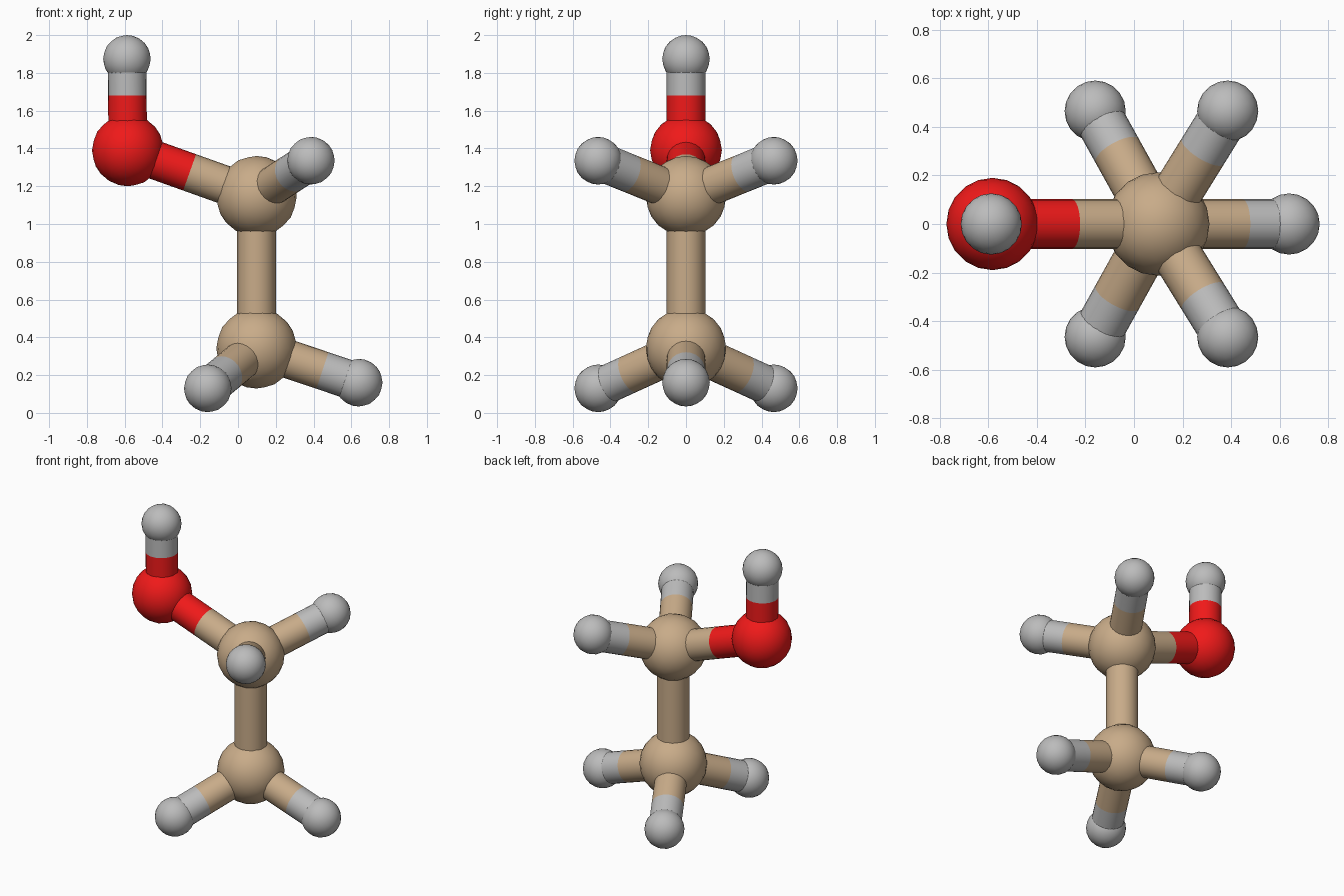
import bpy
import bmesh
import math
from mathutils import Vector

if "Cube" in bpy.data.objects:
    bpy.data.objects.remove(bpy.data.objects["Cube"])

BOND_R = 0.102
SIDES = 24


def material(name, color):
    m = bpy.data.materials.new(name)
    m.diffuse_color = color
    m.use_nodes = True
    m.node_tree.nodes["Principled BSDF"].inputs["Base Color"].default_value = m.diffuse_color
    return m


TAN = material("tan", (0.58, 0.41, 0.25, 1))
RED = material("red", (0.87, 0.01, 0.01, 1))
GREY = material("light_grey", (0.5, 0.5, 0.5, 1))


def finish(name, bm, mats):
    for f in bm.faces:
        f.smooth = True
    me = bpy.data.meshes.new(name)
    bm.to_mesh(me)
    bm.free()
    for m in mats:
        me.materials.append(m)
    ob = bpy.data.objects.new(name, me)
    bpy.context.collection.objects.link(ob)
    return ob


def atom(name, pos, radius, mat):
    bm = bmesh.new()
    bmesh.ops.create_icosphere(bm, subdivisions=3, radius=radius)
    finish(name, bm, [mat]).location = pos
    return Vector(pos), radius, mat


def bond(name, a, b, split):
    """Two-tone rod from atom a to atom b; split is the colour change fraction."""
    (pa, ra, ma), (pb, rb, mb) = a, b
    length = (pb - pa).length
    start = math.sqrt(ra ** 2 - BOND_R ** 2) - 0.03
    end = length - math.sqrt(rb ** 2 - BOND_R ** 2) + 0.03
    bm = bmesh.new()
    rings = []
    for z in (start, split * length, end):
        rings.append([bm.verts.new((BOND_R * math.cos(2 * math.pi * i / SIDES),
                                    BOND_R * math.sin(2 * math.pi * i / SIDES), z))
                      for i in range(SIDES)])
    for k in range(2):
        for i in range(SIDES):
            j = (i + 1) % SIDES
            f = bm.faces.new((rings[k][i], rings[k][j], rings[k + 1][j], rings[k + 1][i]))
            f.material_index = k
    ob = finish(name, bm, [ma, mb])
    ob.location = pa
    ob.rotation_mode = 'QUATERNION'
    ob.rotation_quaternion = (pb - pa).to_track_quat('Z', 'Y')


# Large tan balls and the red ball
lower = atom("lower_tan_ball", (0.098, 0, 0.342), 0.213, TAN)
upper = atom("upper_tan_ball", (0.098, 0, 1.147), 0.213, TAN)
red = atom("red_ball", (-0.583, 0, 1.39), 0.19, RED)
bond("centre_rod", lower, upper, 0.5)
bond("red_arm_rod", upper, red, 0.52)

# Small grey balls with their rods
HR = 0.126
cap = atom("top_grey_ball", (-0.588, 0, 1.874), HR, GREY)
bond("top_rod", red, cap, 0.6)
right = atom("right_grey_ball", (0.639, 0, 0.16), HR, GREY)
bond("right_rod", lower, right, 0.645)
for side, s in (("front", -1), ("back", 1)):
    low = atom(f"lower_{side}_grey_ball", (-0.16, s * 0.465, 0.13), HR, GREY)
    bond(f"lower_{side}_rod", lower, low, 0.645)
    up = atom(f"upper_{side}_grey_ball", (0.386, s * 0.465, 1.335), HR, GREY)
    bond(f"upper_{side}_rod", upper, up, 0.645)
